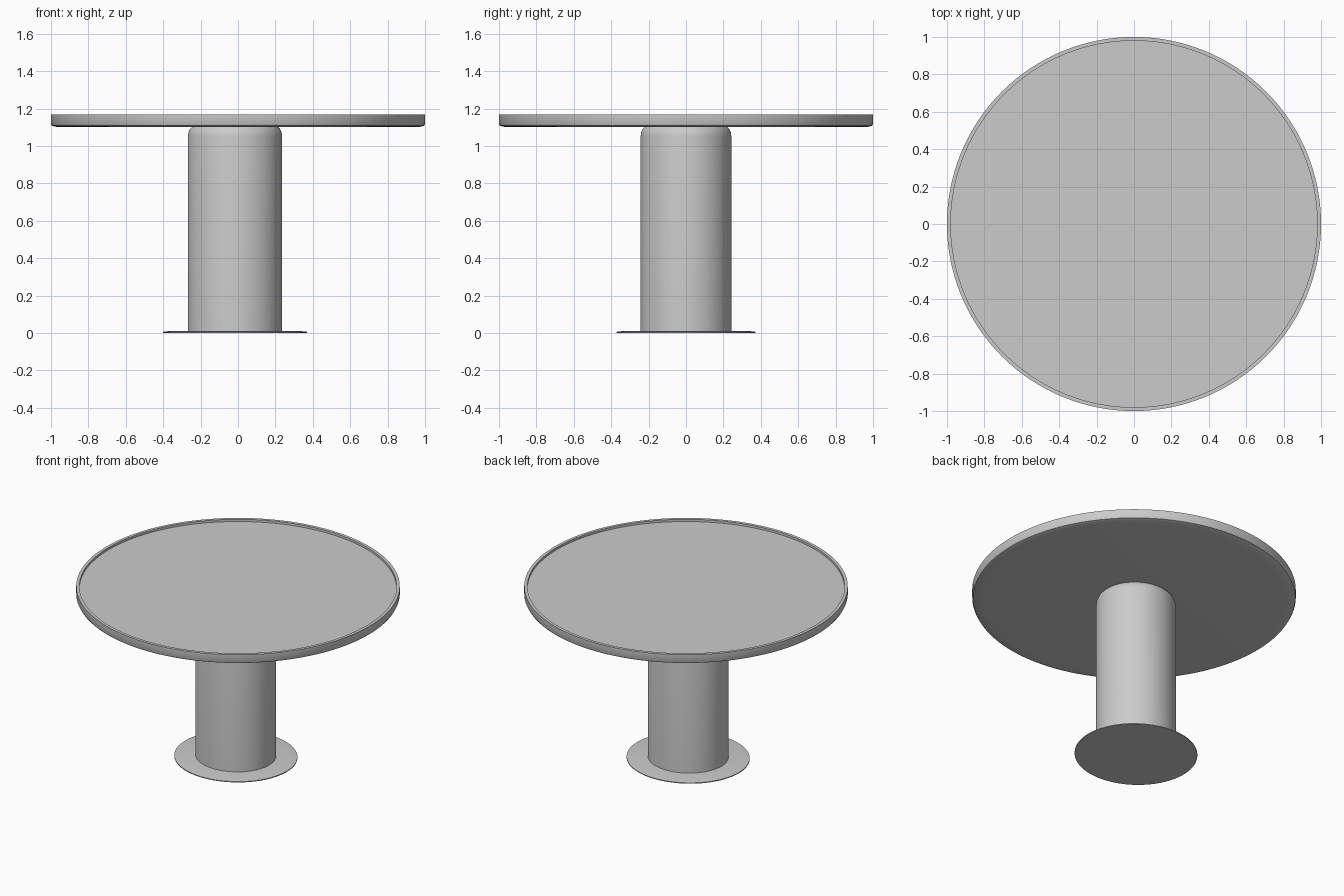
import bpy, bmesh, math

if "Cube" in bpy.data.objects:
    bpy.data.objects.remove(bpy.data.objects["Cube"])


def lathe(name, profile, center_x=0.0, scale_y=1.0, steps=96):
    """Spin an (r, z) profile that starts and ends on the axis into a closed solid."""
    bm = bmesh.new()
    verts = [bm.verts.new((r, 0, z)) for r, z in profile]
    edges = [bm.edges.new(pair) for pair in zip(verts, verts[1:])]
    bmesh.ops.spin(bm, geom=verts + edges, cent=(0, 0, 0), axis=(0, 0, 1),
                   angle=math.tau, steps=steps, use_duplicate=False)
    bmesh.ops.remove_doubles(bm, verts=bm.verts, dist=1e-5)
    for v in bm.verts:
        v.co.x += center_x
        v.co.y *= scale_y
    bmesh.ops.recalc_face_normals(bm, faces=bm.faces)
    mesh = bpy.data.meshes.new(name)
    bm.to_mesh(mesh)
    bm.free()
    obj = bpy.data.objects.new(name, mesh)
    bpy.context.collection.objects.link(obj)
    bpy.ops.object.select_all(action='DESELECT')
    obj.select_set(True)
    bpy.context.view_layer.objects.active = obj
    bpy.ops.object.shade_smooth_by_angle(angle=math.radians(35))
    return obj


# Round top with a thin raised rim and a softened lower edge
lathe("table_top", [(0, 1.1), (0.94, 1.1), (0.98, 1.103), (0.995, 1.108),
                    (1.0, 1.118), (1.0, 1.167), (0.98, 1.167),
                    (0.98, 1.152), (0, 1.152)], steps=128)

# Slightly oval column with a rounded shoulder under the top
lathe("column", [(0, 0.005), (0.252, 0.005), (0.252, 1.05), (0.249, 1.072),
                 (0.241, 1.09), (0.228, 1.103), (0, 1.103)],
      center_x=-0.016, scale_y=0.963)

# Thin foot plate with a gently sloped edge
lathe("foot_plate", [(0, 0), (0.385, 0), (0.385, 0.006), (0.345, 0.011), (0, 0.012)],
      center_x=-0.016, scale_y=0.963)
